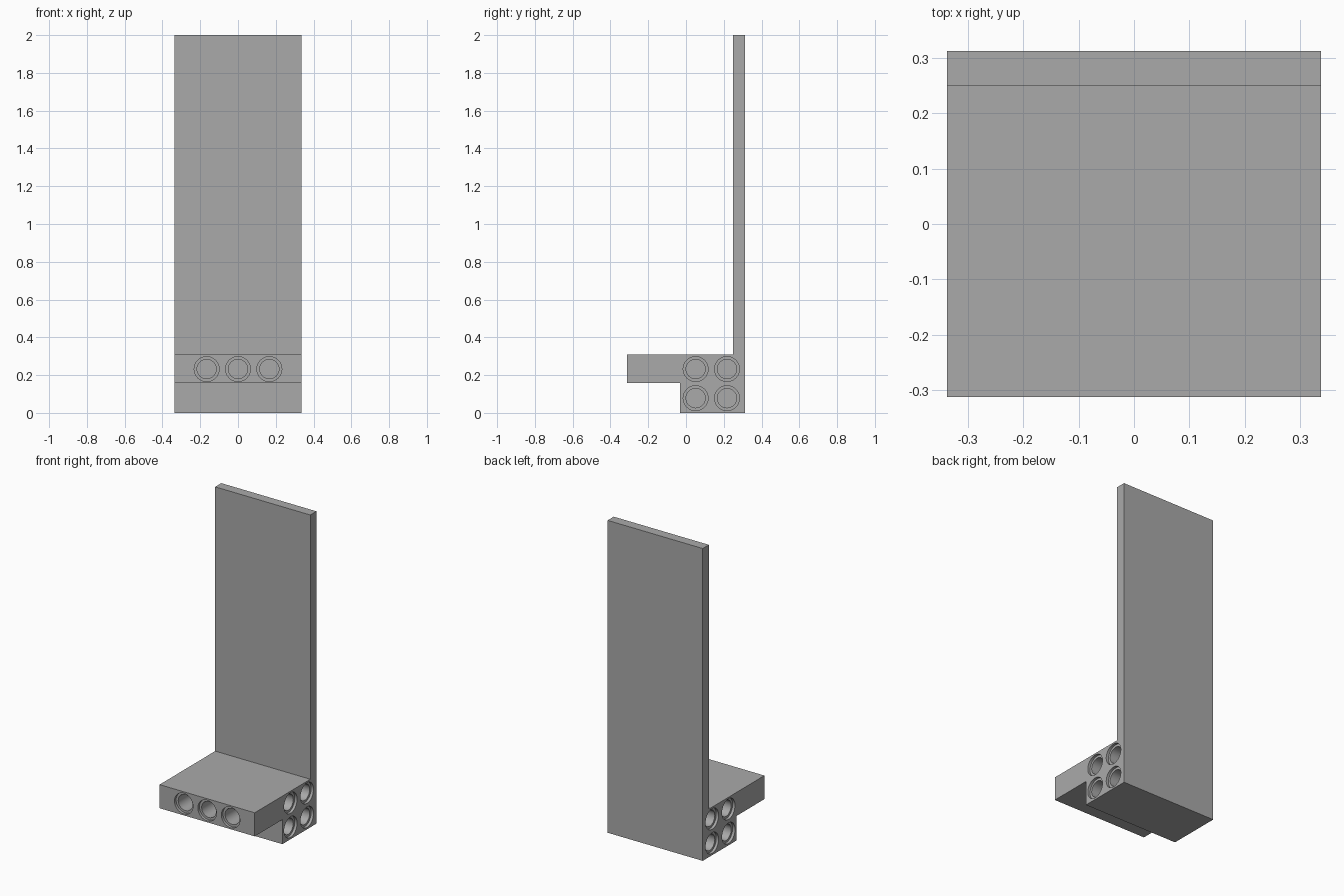
import bpy
import bmesh
from math import radians
from mathutils import Matrix

cube = bpy.data.objects.get("Cube")
if cube:
    bpy.data.objects.remove(cube)

HALF_W = 0.337
FRONT_Y = -0.312
PITCH = 0.166
BORE_DEPTH = 0.16
LIP_DEPTH = 0.017

grey = bpy.data.materials.new("mid grey")
grey.use_nodes = True
colour = (0.4, 0.4, 0.4, 1)
grey.diffuse_color = colour
grey.node_tree.nodes["Principled BSDF"].inputs["Base Color"].default_value = colour


def finish(bm, name):
    bmesh.ops.recalc_face_normals(bm, faces=bm.faces[:])
    mesh = bpy.data.meshes.new(name)
    bm.to_mesh(mesh)
    bm.free()
    mesh.materials.append(grey)
    obj = bpy.data.objects.new(name, mesh)
    bpy.context.collection.objects.link(obj)
    return obj


def add_pin_hole(bm, centre, rotation):
    """Stepped cylinder: a wide shallow lip and a narrower blind bore."""
    # Rings revolved as one closed solid, along local z
    steps = [(0.066, -0.02), (0.066, LIP_DEPTH), (0.051, LIP_DEPTH), (0.051, BORE_DEPTH)]
    place = Matrix.Translation(centre) @ rotation
    rings = []
    for radius, depth in steps:
        ring = bmesh.ops.create_circle(
            bm, segments=32, radius=radius,
            matrix=place @ Matrix.Translation((0, 0, depth)))["verts"]
        rings.append(ring)
    for a, b in zip(rings, rings[1:]):
        for i in range(len(a)):
            j = (i + 1) % len(a)
            bm.faces.new((a[i], a[j], b[j], b[i]))
    bm.faces.new(rings[0])
    bm.faces.new(rings[-1])


# Body: side profile of foot, shelf and tall back panel, extruded across x
profile = [(FRONT_Y, 0.157), (-0.032, 0.157), (-0.032, 0), (0.312, 0),
           (0.312, 2), (0.25, 2), (0.25, 0.308), (FRONT_Y, 0.308)]
bm = bmesh.new()
face = bm.faces.new([bm.verts.new((-HALF_W, y, z)) for y, z in profile])
extruded = bmesh.ops.extrude_face_region(bm, geom=[face])["geom"]
bmesh.ops.translate(bm, vec=(2 * HALF_W, 0, 0),
                    verts=[v for v in extruded if isinstance(v, bmesh.types.BMVert)])
body = finish(bm, "panel_bracket")

# Pin holes: four in each side, three in the shelf front
bm = bmesh.new()
for side in (-1, 1):
    inward = Matrix.Rotation(radians(-90 * side), 4, "Y")
    for y in (0.051, 0.051 + PITCH):
        for z in (0.078, 0.232):
            add_pin_hole(bm, (side * HALF_W, y, z), inward)
for i in (-1, 0, 1):
    add_pin_hole(bm, (i * PITCH, FRONT_Y, 0.232), Matrix.Rotation(radians(-90), 4, "X"))
cutter = finish(bm, "pin_hole_cutter")
cutter.hide_render = True

# Cut the holes, then drop the cutter
cut = body.modifiers.new("pin holes", "BOOLEAN")
cut.operation = "DIFFERENCE"
cut.solver = "EXACT"
cut.object = cutter
bpy.ops.object.select_all(action="DESELECT")
body.select_set(True)
bpy.context.view_layer.objects.active = body
bpy.ops.object.modifier_apply(modifier=cut.name)
bpy.data.objects.remove(cutter)
bpy.ops.object.shade_smooth_by_angle(angle=radians(30))
